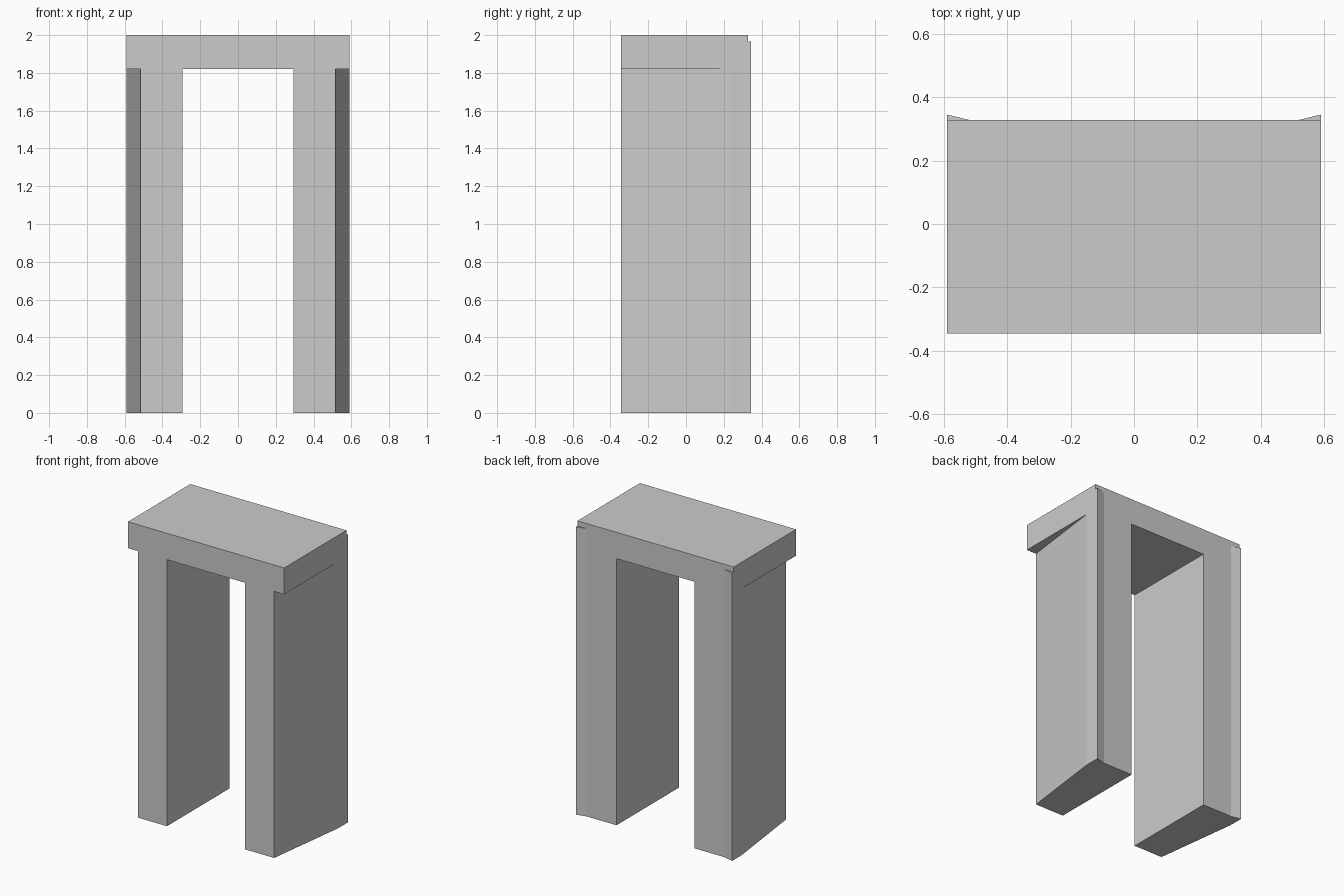
import bpy
import bmesh

cube = bpy.data.objects.get("Cube")
if cube:
    bpy.data.objects.remove(cube, do_unlink=True)

# Main dimensions
HALF_W, INNER = 0.59, 0.295
FRONT, BACK, FLARE = -0.345, 0.328, 0.345
LINTEL_Z, WEDGE_Z, TOP = 1.82, 1.965, 2.0

grey = bpy.data.materials.new("plain grey")
grey.use_nodes = True
colour = (0.6, 0.6, 0.6, 1)
grey.diffuse_color = colour
grey.node_tree.nodes["Principled BSDF"].inputs["Base Color"].default_value = colour


def prism(name, outline, z0, z1, side=1):
    """Extrude a plan outline upward; side=-1 mirrors it across x."""
    bm = bmesh.new()
    face = bm.faces.new([bm.verts.new((side * x, y, z0)) for x, y in outline])
    new = bmesh.ops.extrude_face_region(bm, geom=[face])["geom"]
    top = [v for v in new if isinstance(v, bmesh.types.BMVert)]
    bmesh.ops.translate(bm, vec=(0, 0, z1 - z0), verts=top)
    bmesh.ops.recalc_face_normals(bm, faces=bm.faces)
    mesh = bpy.data.meshes.new(name)
    bm.to_mesh(mesh)
    bm.free()
    mesh.materials.append(grey)
    obj = bpy.data.objects.new(name, mesh)
    bpy.context.collection.objects.link(obj)
    return obj


# Lintel slab across both legs
prism("lintel", [(-HALF_W, FRONT), (HALF_W, FRONT), (HALF_W, BACK), (-HALF_W, BACK)],
      LINTEL_Z, TOP)

# Legs widen toward the back and end in a small flared rear corner
leg_plan = [(INNER, FRONT), (0.515, FRONT), (HALF_W, 0.24),
            (HALF_W, FLARE), (0.52, BACK), (INNER, BACK)]
# The flared corner continues up behind the lintel
wedge_plan = [(HALF_W, BACK), (HALF_W, FLARE), (0.52, BACK)]

for label, side in (("left", 1), ("right", -1)):
    prism(label + "_leg", leg_plan, 0, LINTEL_Z, side)
    prism(label + "_rear_flare", wedge_plan, LINTEL_Z, WEDGE_Z, side)
